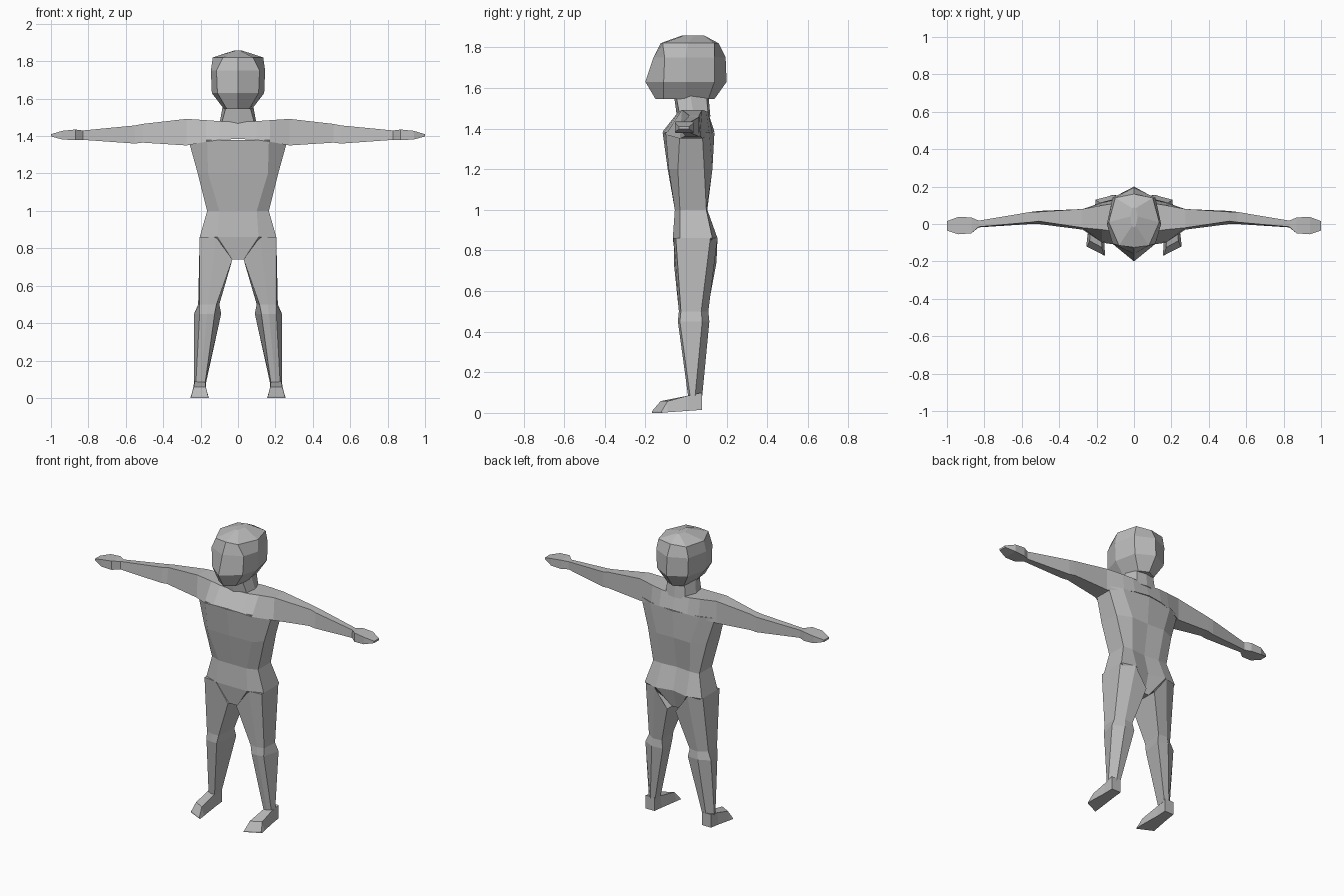
import bpy
import bmesh

cube = bpy.data.objects.get("Cube")
if cube:
    bpy.data.objects.remove(cube, do_unlink=True)

grey = bpy.data.materials.new("plain_grey")
grey.use_nodes = True
tone = (0.5, 0.5, 0.5, 1)
grey.diffuse_color = tone
grey.node_tree.nodes["Principled BSDF"].inputs["Base Color"].default_value = tone


def loft(name, rings, mirror=False, cap_start=True):
    """Skin a list of closed cross-sections into a flat-shaded part."""
    bm = bmesh.new()
    loops = [[bm.verts.new(p) for p in ring] for ring in rings]
    n = len(loops[0])
    for a, b in zip(loops, loops[1:]):
        for i in range(n):
            j = (i + 1) % n
            bm.faces.new((a[i], a[j], b[j], b[i]))
    if cap_start:
        bm.faces.new(loops[0])
    bm.faces.new(loops[-1])
    bmesh.ops.recalc_face_normals(bm, faces=bm.faces[:])
    mesh = bpy.data.meshes.new(name)
    bm.to_mesh(mesh)
    bm.free()
    mesh.materials.append(grey)
    obj = bpy.data.objects.new(name, mesh)
    bpy.context.collection.objects.link(obj)
    if mirror:
        obj.modifiers.new("mirror", 'MIRROR').use_clip = True
    return obj


def symmetric(z, front, sides, back):
    """Full horizontal ring from its centre line and its left half."""
    right = [(-x, y, z) for x, y in reversed(sides)]
    return [(0, front, z)] + [(x, y, z) for x, y in sides] + [(0, back, z)] + right


# Head: pointed face, rounded sides and back
loft("head", [
    symmetric(1.545, -.15, [(.06, -.11), (.075, .0), (.06, .11)], .14),
    symmetric(1.63, -.2, [(.11, -.11), (.14, .0), (.11, .14)], .2),
    symmetric(1.75, -.16, [(.115, -.105), (.145, .0), (.115, .14)], .195),
    symmetric(1.82, -.125, [(.08, -.115), (.135, .01), (.1, .14)], .16),
    symmetric(1.858, -.02, [(.01, -.01), (.02, .04), (.01, .085)], .09),
])

# Neck
loft("neck", [
    symmetric(1.46, -.045, [(.09, -.03), (.1, .04), (.07, .11)], .12),
    symmetric(1.57, -.06, [(.06, -.05), (.08, .02), (.06, .1)], .11),
])

# Torso, from crotch to chest
loft("torso", [
    symmetric(.74, -.05, [(.03, -.05), (.04, -.02), (.04, .08), (.03, .1)], .1),
    symmetric(.86, -.065, [(.11, -.065), (.205, -.03), (.205, .13), (.11, .155)], .13),
    symmetric(1.0, -.055, [(.1, -.055), (.165, -.03), (.165, .1), (.1, .105)], .095),
    symmetric(1.2, -.09, [(.16, -.085), (.215, -.04), (.21, .09), (.12, .13)], .125),
    symmetric(1.38, -.115, [(.165, -.1), (.265, -.03), (.265, .08), (.18, .115)], .14),
])


def arm_ring(x, top, bottom, top_front, top_back, low_front, low_back):
    return [(x, top_front, top), (x, top_back, top),
            (x, low_back, bottom), (x, low_front, bottom)]


# Shoulders, arms and flat hands
loft("arms", [
    arm_ring(0, 1.475, 1.385, -.04, .11, -.115, .14),
    arm_ring(.1, 1.48, 1.38, -.04, .11, -.11, .13),
    arm_ring(.17, 1.485, 1.37, -.03, .1, -.1, .115),
    arm_ring(.275, 1.492, 1.35, -.02, .08, -.03, .08),
    arm_ring(.51, 1.465, 1.365, .015, .065, .0, .07),
    arm_ring(.55, 1.457, 1.36, .01, .065, .0, .065),
    arm_ring(.83, 1.43, 1.38, -.015, .018, -.018, .018),
    arm_ring(.87, 1.435, 1.378, -.05, .035, -.05, .035),
    arm_ring(.94, 1.428, 1.382, -.055, .038, -.055, .038),
    arm_ring(1.0, 1.41, 1.398, -.035, .015, -.035, .015),
], mirror=True, cap_start=False)


def leg_ring(z, outer_front, outer_back, inner_front, inner_back, front, back, drop=0):
    mid = (outer_front + inner_front) / 2
    return [(outer_front, front + .01, z), (outer_back, back - .035, z),
            (mid, back, z), (inner_back, back - .005, z - drop),
            (inner_front, front, z - drop), (mid, front, z)]


# Legs, with a step at the knee
loft("legs", [
    leg_ring(.86, .205, .205, .03, .03, -.06, .155, .12),
    leg_ring(.5, .205, .213, .115, .1, -.035, .11),
    leg_ring(.45, .205, .235, .125, .09, -.04, .115),
    leg_ring(.085, .225, .235, .175, .17, .01, .08),
], mirror=True)


def foot_ring(y_out, y_in, top, bottom, outer, inner, pinch):
    return [(outer, y_out, bottom), (inner, y_in, bottom),
            (inner + pinch, y_in, top), (outer - pinch, y_out, top)]


# Feet, angled at the toes
loft("feet", [
    foot_ring(.08, .08, .1, .015, .235, .17, .0),
    foot_ring(.01, .01, .085, .01, .24, .168, .008),
    foot_ring(-.09, -.125, .058, .003, .252, .157, .015),
    foot_ring(-.12, -.168, .008, 0, .255, .155, .005),
], mirror=True)
